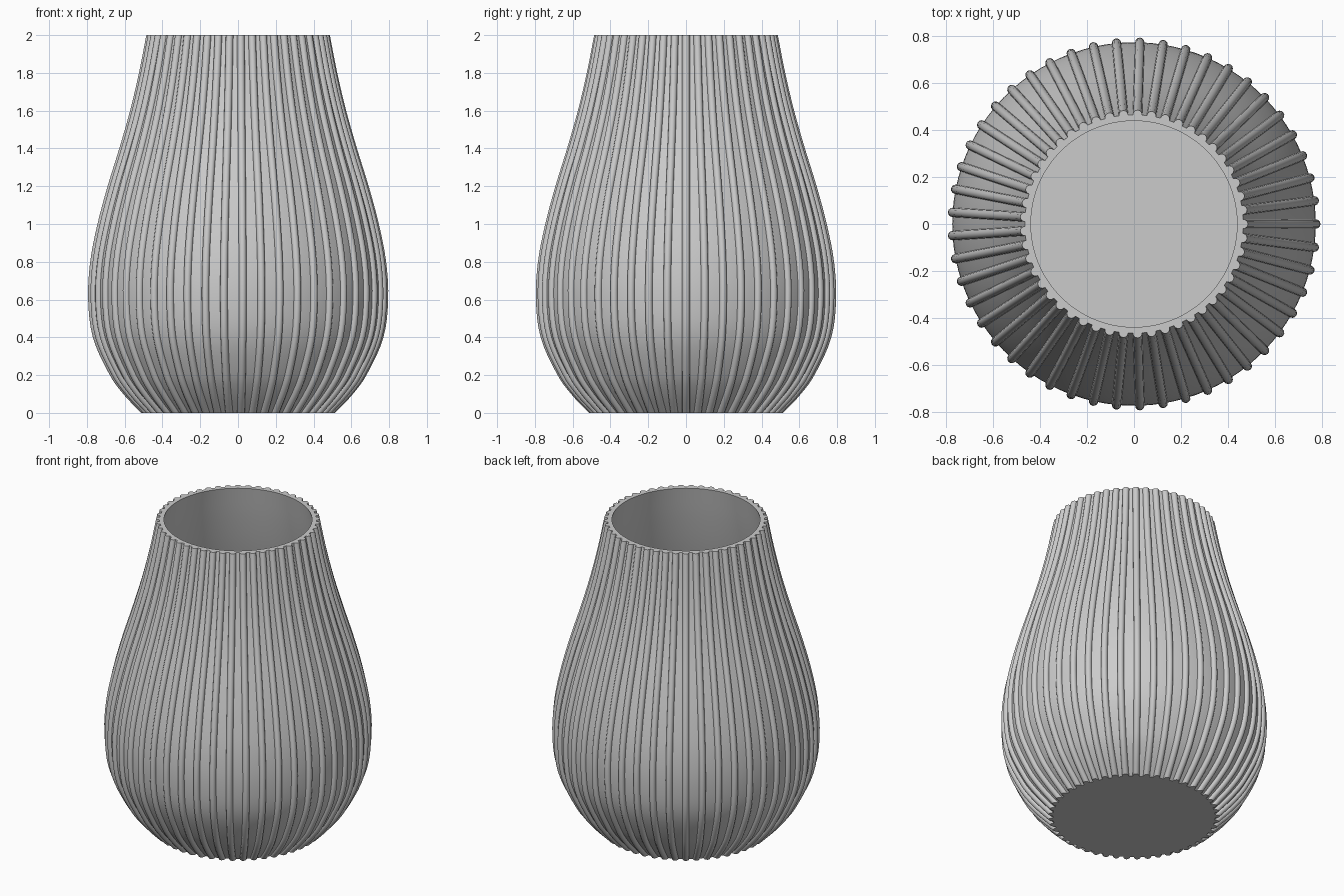
import bpy, bmesh, math
from math import pi, sin, cos

cube = bpy.data.objects.get("Cube")
if cube:
    bpy.data.objects.remove(cube, do_unlink=True)

RIBS = 49
RIB_R = 0.02
WALL = 0.026
SEGS = RIBS * 2

grey = bpy.data.materials.new("light grey")
grey.use_nodes = True
COLOUR = (0.6, 0.6, 0.6, 1)
grey.diffuse_color = COLOUR
grey.node_tree.nodes["Principled BSDF"].inputs["Base Color"].default_value = COLOUR

# Outer wall outline as (radius, height)
KEYS = [(0.485, 0), (0.582, 0.1), (0.657, 0.2), (0.749, 0.4), (0.775, 0.6),
        (0.764, 0.8), (0.725, 1.0), (0.671, 1.2), (0.609, 1.4),
        (0.552, 1.6), (0.505, 1.8), (0.466, 2.0)]


def smooth_outline(keys, steps):
    """Cubic curve through the key points."""
    def slope(i):
        a, b = keys[max(i - 1, 0)], keys[min(i + 1, len(keys) - 1)]
        return (b[0] - a[0]) / (b[1] - a[1])
    out = []
    for i in range(len(keys) - 1):
        (r0, z0), (r1, z1) = keys[i], keys[i + 1]
        h = z1 - z0
        for s in range(steps):
            t = s / steps
            r = ((2*t**3 - 3*t**2 + 1) * r0 + (t**3 - 2*t**2 + t) * h * slope(i)
                 + (3*t**2 - 2*t**3) * r1 + (t**3 - t**2) * h * slope(i + 1))
            out.append((r, z0 + t * h))
    return out + [keys[-1]]


def bridge(bm, rings):
    """Join consecutive closed rings with quads."""
    for a, b in zip(rings, rings[1:]):
        n = len(a)
        for i in range(n):
            j = (i + 1) % n
            bm.faces.new((a[i], a[j], b[j], b[i]))


def finish(bm, name):
    bmesh.ops.recalc_face_normals(bm, faces=bm.faces)
    mesh = bpy.data.meshes.new(name)
    bm.to_mesh(mesh)
    bm.free()
    mesh.materials.append(grey)
    obj = bpy.data.objects.new(name, mesh)
    bpy.context.collection.objects.link(obj)
    bpy.ops.object.select_all(action='DESELECT')
    obj.select_set(True)
    bpy.context.view_layer.objects.active = obj
    bpy.ops.object.shade_smooth_by_angle(angle=math.radians(40))


outline = smooth_outline(KEYS, 4)

# Hollow vase wall with flat rim, floor and base
inner = [(r - WALL, max(z, WALL)) for r, z in reversed(outline)]
bm = bmesh.new()
rings = [[bm.verts.new((r * cos(2*pi*i/SEGS), r * sin(2*pi*i/SEGS), z))
          for i in range(SEGS)] for r, z in outline + inner]
bridge(bm, rings)
bm.faces.new(rings[0])
bm.faces.new(rings[-1])
finish(bm, "vase_body")

# Round ribs following the outline, cut flat at rim and base
SIDES = 12
bm = bmesh.new()
for k in range(RIBS):
    a = 2 * pi * k / RIBS
    rings = []
    for i, (r, z) in enumerate(outline):
        p, q = outline[max(i - 1, 0)], outline[min(i + 1, len(outline) - 1)]
        stretch = math.hypot(1, (q[0] - p[0]) / (q[1] - p[1]))
        ring = []
        for s in range(SIDES):
            u = r + RIB_R * stretch * cos(2*pi*s/SIDES)
            v = RIB_R * sin(2*pi*s/SIDES)
            ring.append(bm.verts.new((u*cos(a) - v*sin(a), u*sin(a) + v*cos(a), z)))
        rings.append(ring)
    bridge(bm, rings)
    bm.faces.new(rings[0])
    bm.faces.new(rings[-1])
finish(bm, "vertical_ribs")
